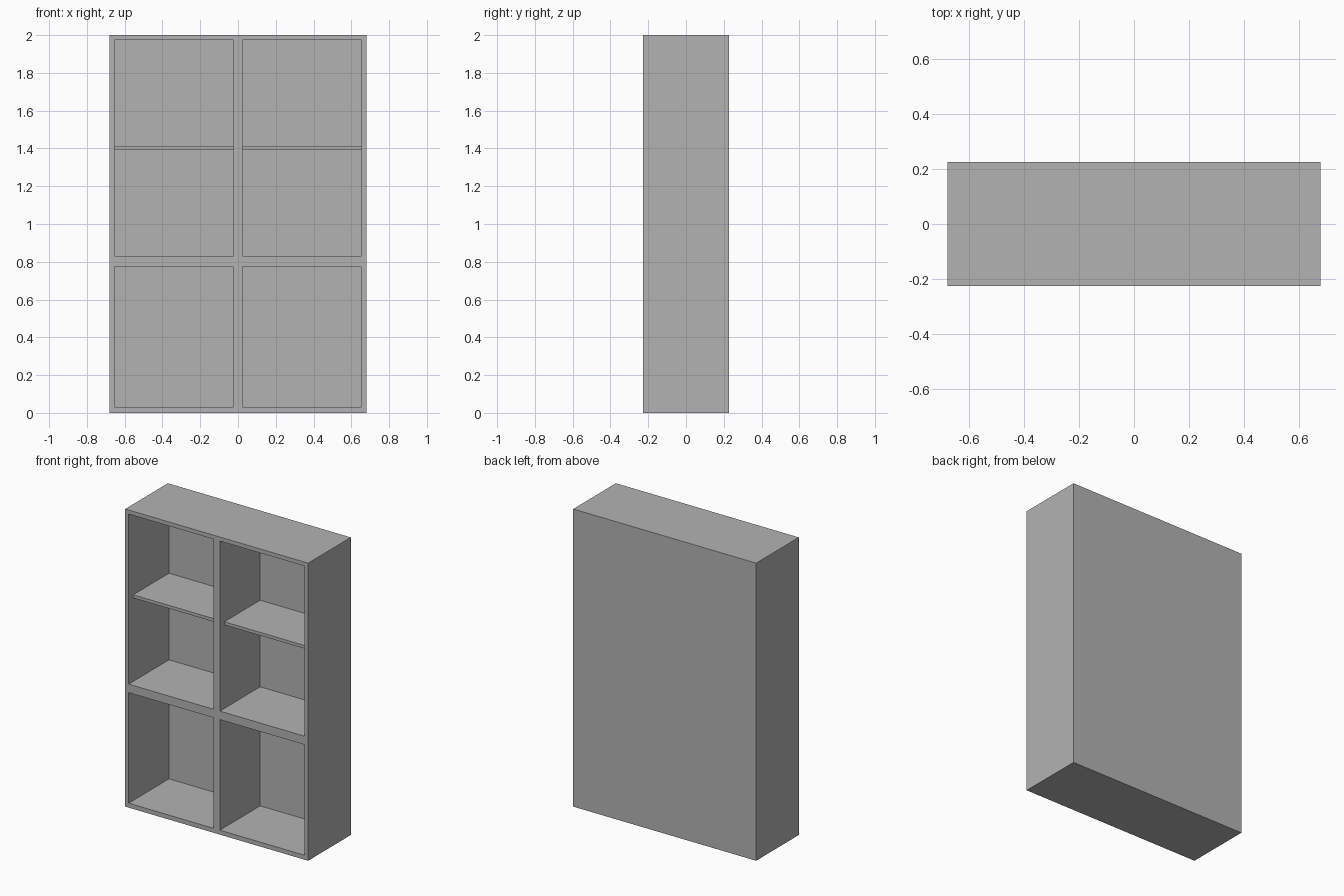
import bpy, bmesh
from mathutils import Vector

if "Cube" in bpy.data.objects:
    bpy.data.objects.remove(bpy.data.objects["Cube"])

W, D, H = 1.36, 0.453, 2.0          # overall size
X_IN, X_OUT = 0.024, 0.654          # opening sides, mirrored about x = 0
ROWS = [(0.03, 0.773), (0.83, 1.973)]  # opening heights
DEPTH = 0.428                       # pocket depth, leaving a thin back panel

grey = bpy.data.materials.new("plain_grey")
grey.diffuse_color = (0.45, 0.45, 0.45, 1)
grey.use_nodes = True
grey.node_tree.nodes["Principled BSDF"].inputs["Base Color"].default_value = grey.diffuse_color


def add_object(name, bm):
    bmesh.ops.recalc_face_normals(bm, faces=bm.faces)
    mesh = bpy.data.meshes.new(name)
    bm.to_mesh(mesh)
    bm.free()
    mesh.materials.append(grey)
    obj = bpy.data.objects.new(name, mesh)
    bpy.context.collection.objects.link(obj)
    return obj


def box(lo, hi):
    bm = bmesh.new()
    bmesh.ops.create_cube(bm, size=1)
    lo, hi = Vector(lo), Vector(hi)
    for v in bm.verts:
        v.co = (lo + hi) / 2 + v.co * (hi - lo)
    return bm


# cabinet body: a block scored along the opening edges, then pocketed from the front
bm = box((-W / 2, -D / 2, 0), (W / 2, D / 2, H))
cuts = [(Vector((x, 0, 0)), Vector((1, 0, 0))) for x in (-X_OUT, -X_IN, X_IN, X_OUT)]
cuts += [(Vector((0, 0, z)), Vector((0, 0, 1))) for row in ROWS for z in row]
for co, no in cuts:
    bmesh.ops.bisect_plane(bm, geom=bm.verts[:] + bm.edges[:] + bm.faces[:],
                           plane_co=co, plane_no=no)
bm.normal_update()
openings = []
for f in bm.faces:
    c = f.calc_center_median()
    if f.normal.y < -0.9 and X_IN < abs(c.x) < X_OUT and any(a < c.z < b for a, b in ROWS):
        openings.append(f)
bmesh.ops.inset_individual(bm, faces=openings, thickness=0, depth=-DEPTH)
add_object("cabinet_body", bm)

# thin shelves set back from the front, one in each upper opening
for name, x0, x1 in (("left_shelf", -X_OUT, -X_IN), ("right_shelf", X_IN, X_OUT)):
    add_object(name, box((x0, -D / 2 + 0.048, 1.391), (x1, -D / 2 + DEPTH, 1.412)))
